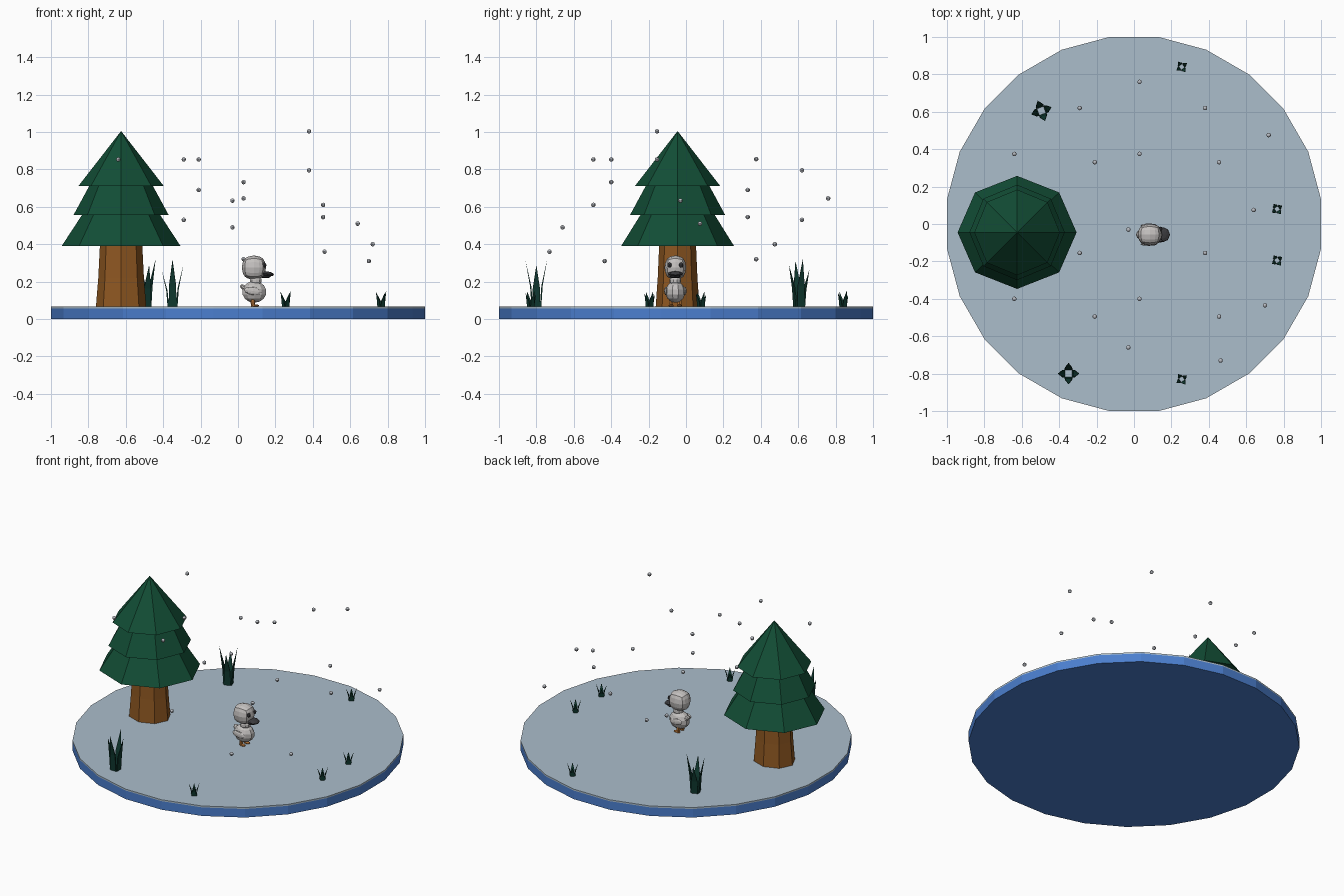
import bpy, bmesh, math, random
from mathutils import Matrix, Vector

if "Cube" in bpy.data.objects:
    bpy.data.objects.remove(bpy.data.objects["Cube"])

random.seed(4)


def mat(name, rgb):
    m = bpy.data.materials.new(name)
    m.diffuse_color = (*rgb, 1)
    m.use_nodes = True
    m.node_tree.nodes["Principled BSDF"].inputs["Base Color"].default_value = m.diffuse_color
    return m


ICE = mat("pale ice", (0.41, 0.51, 0.60))
WATER = mat("blue water", (0.07, 0.21, 0.62))
BARK = mat("brown bark", (0.27, 0.095, 0.015))
NEEDLE = mat("pine green", (0.006, 0.075, 0.036))
REED = mat("dark reed green", (0.005, 0.042, 0.03))
SNOW = mat("snow grey", (0.48, 0.50, 0.54))
DOWN = mat("light grey feathers", (0.55, 0.53, 0.52))
DARK = mat("charcoal", (0.045, 0.045, 0.05))
ORANGE = mat("orange", (0.50, 0.19, 0.04))


def add(name, bm, material):
    bmesh.ops.recalc_face_normals(bm, faces=bm.faces)
    me = bpy.data.meshes.new(name)
    bm.to_mesh(me)
    bm.free()
    me.materials.append(material)
    ob = bpy.data.objects.new(name, me)
    bpy.context.collection.objects.link(ob)
    return ob


def rings(name, material, sides, profile, center=(0, 0), turn=0.0, ysc=1.0):
    """Faceted solid of revolution through (radius, z) points."""
    bm = bmesh.new()
    loops = []
    for r, z in profile:
        n = sides if r > 0 else 1
        loops.append([bm.verts.new((center[0] + r * math.cos(turn + math.tau * i / sides),
                                    center[1] + ysc * r * math.sin(turn + math.tau * i / sides), z))
                      for i in range(n)])
    for a, b in zip(loops, loops[1:]):
        for i in range(sides):
            j = (i + 1) % sides
            quad = [a[i % len(a)], a[j % len(a)], b[j % len(b)], b[i % len(b)]]
            bm.faces.new(list(dict.fromkeys(quad)))
    for end in (loops[0], loops[-1]):
        if len(end) > 2:
            bm.faces.new(end)
    return add(name, bm, material)


def blob(name, material, center, size, tilt=0.0, yaw=0.0, seg=10, rows=7):
    """Faceted ellipsoid with half-sizes given by size."""
    bm = bmesh.new()
    m = (Matrix.Translation(center) @ Matrix.Rotation(yaw, 4, 'Z')
         @ Matrix.Rotation(tilt, 4, 'Y') @ Matrix.Diagonal((*size, 1)))
    bmesh.ops.create_uvsphere(bm, u_segments=seg, v_segments=rows, radius=1, matrix=m)
    return add(name, bm, material)


# Round frozen pond
TURN, R = math.radians(7.5), 1.0086
rings("pond_base", WATER, 24, [(R, 0), (R, 0.057)], turn=TURN)
rings("ice_sheet", ICE, 24, [(R, 0.057), (R, 0.067)], turn=TURN)

# Pine tree
TREE = (-0.625, -0.045)
rings("tree_trunk", BARK, 8, [(0.135, 0.06), (0.122, 0.22), (0.112, 0.42)], TREE, ysc=0.87)
tiers = [("lower", 0.318, 0.39, 0.20, 0.57, 0.95),
         ("middle", 0.255, 0.555, 0.16, 0.73, 1.0),
         ("upper", 0.229, 0.71, 0.0, 1.005, 1.0)]
for label, r0, z0, r1, z1, ysc in tiers:
    rings(label + "_branches", NEEDLE, 8, [(r0, z0), (r1, z1)], TREE, ysc=ysc)


# Reed tufts: four tapering blades leaning outwards
def tuft(x, y, height, spread, turn):
    bm = bmesh.new()
    for k, part in enumerate((1.0, 0.78, 0.97, 0.88)):
        rot = Matrix.Rotation(turn + k * math.pi / 2, 3, 'Z')
        w, h = spread * 0.42, height * part

        def ring(dist, half, z, t):
            pts = [(dist - t, -half, z), (dist + t, -half, z), (dist + t, half, z), (dist - t, half, z)]
            return [bm.verts.new(rot @ Vector(p) + Vector((x, y, 0.06))) for p in pts]
        a = ring(spread * 0.38, w * 0.85, 0, spread * 0.07)
        b = ring(spread * 0.52, w * 0.8, h * 0.45, spread * 0.06)
        tip = bm.verts.new(rot @ Vector((spread, 0, h)) + Vector((x, y, 0.06)))
        bm.faces.new(a)
        for i in range(4):
            j = (i + 1) % 4
            bm.faces.new((a[i], a[j], b[j], b[i]))
            bm.faces.new((b[i], b[j], tip))
    add("reed_tuft", bm, REED)


for x, y, h, s, t in [(-0.495, 0.605, 0.26, 0.058, 20), (-0.35, -0.80, 0.26, 0.058, 90),
                      (0.255, 0.84, 0.09, 0.034, 35), (0.255, -0.83, 0.09, 0.034, 35),
                      (0.765, 0.08, 0.09, 0.034, 35), (0.765, -0.195, 0.09, 0.034, 35)]:
    tuft(x, y, h, s, math.radians(t))

# Falling snow
flakes = [(.03, .76, .645), (-.29, .62, .53), (.38, .62, .795), (-.64, .375, .855), (.03, .375, .32),
          (-.21, .33, .69), (.455, .33, .545), (.72, .475, .40), (.64, .075, .51), (-.03, -.03, .633),
          (-.29, -.155, .853), (.38, -.155, 1.003), (-.64, -.40, .853), (-.21, -.495, .853),
          (.03, -.40, .732), (.455, -.495, .61), (-.03, -.66, .49), (.463, -.73, .36), (.70, -.435, .31)]
for p in flakes:
    blob("snowflake", SNOW, p, (0.012,) * 3, seg=10, rows=8)

# Duckling facing +x
DX, DY = 0.085, -0.057


def rounded_box(name, material, center, size):
    bm = bmesh.new()
    bmesh.ops.create_cube(bm, size=2)
    bmesh.ops.subdivide_edges(bm, edges=bm.edges, cuts=3, use_grid_fill=True)
    for v in bm.verts:
        q = v.co.normalized().lerp(v.co * 0.9, 0.16)
        v.co = Vector(center) + Vector([a * s for a, s in zip(q, size)])
    return add(name, bm, material)


rounded_box("duckling_head", DOWN, (DX, DY, 0.275), (0.066, 0.059, 0.066))
blob("duckling_body", DOWN, (DX + 0.002, DY, 0.145), (0.068, 0.053, 0.058))
blob("duckling_neck", DOWN, (DX + 0.01, DY, 0.205), (0.034, 0.032, 0.03))
blob("duckling_tail", DOWN, (DX - 0.05, DY, 0.165), (0.028, 0.025, 0.014), tilt=0.6, seg=8, rows=5)
blob("upper_beak", DARK, (DX + 0.07, DY, 0.242), (0.038, 0.040, 0.013), tilt=0.15, seg=8, rows=6)
blob("lower_beak", DARK, (DX + 0.06, DY, 0.227), (0.030, 0.030, 0.009), seg=8, rows=5)
for side in (-1, 1):
    blob("duckling_eye", DARK, (DX + 0.056, DY + side * 0.031, 0.288), (0.011, 0.012, 0.014), seg=8, rows=6)
    blob("duckling_wing", DOWN, (DX - 0.006, DY + side * 0.050, 0.150), (0.046, 0.010, 0.022),
         tilt=0.15, seg=8, rows=6)
    rings("duckling_leg", ORANGE, 6, [(0.010, 0.066), (0.014, 0.105)], (DX - 0.005, DY + side * 0.022))
    blob("duckling_foot", ORANGE, (DX + 0.006, DY + side * 0.022, 0.072), (0.022, 0.014, 0.007), seg=8, rows=5)
